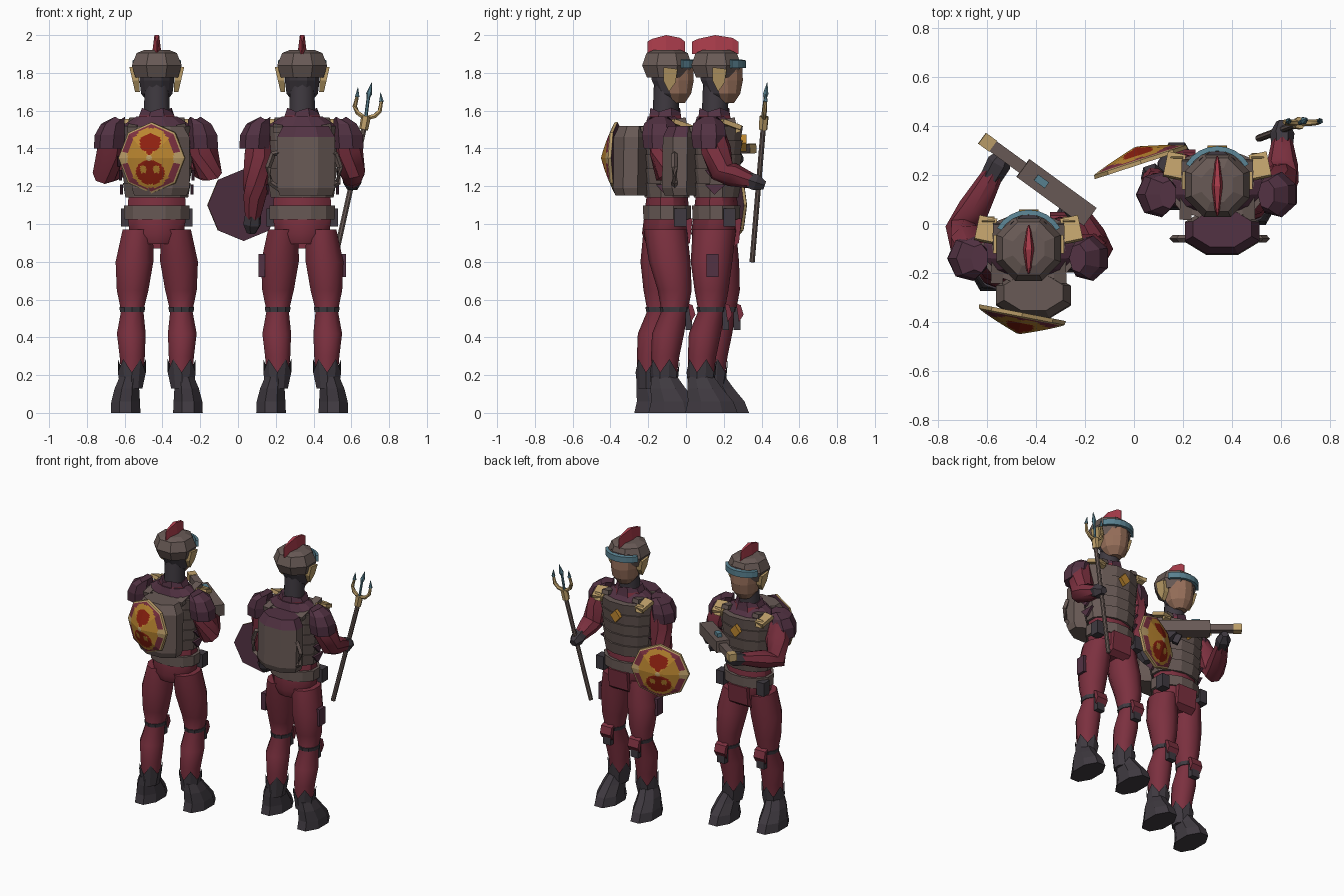
import bpy, bmesh
from math import sin, cos, pi
from mathutils import Vector, Matrix

if "Cube" in bpy.data.objects:
    bpy.data.objects.remove(bpy.data.objects["Cube"])


def material(name, rgb):
    m = bpy.data.materials.new(name)
    m.use_nodes = True
    m.diffuse_color = (*rgb, 1)
    m.node_tree.nodes["Principled BSDF"].inputs["Base Color"].default_value = (*rgb, 1)
    return m


RED = material("dark red cloth", (.2, .03, .05))
BROWN = material("brown armor", (.14, .102, .092))
PURPLE = material("plum cloth", (.085, .032, .056))
BLACK = material("charcoal", (.05, .042, .052))
SKIN = material("skin", (.3, .155, .1))
GOLD = material("pale gold", (.5, .34, .14))
TEAL = material("teal", (.1, .22, .28))
ORANGE = material("orange", (.5, .24, .03))
SCARLET = material("scarlet", (.27, .015, .005))
CREST = material("crest red", (.4, .045, .07))

origin = Vector((0, 0, 0))
prefix = ""


def finish(name, bm, mats, rule=None, smooth=False):
    mats = mats if isinstance(mats, list) else [mats]
    bmesh.ops.recalc_face_normals(bm, faces=bm.faces)
    bm.normal_update()
    if rule:
        for f in bm.faces:
            f.material_index = rule(f.calc_center_median(), f.normal)
    me = bpy.data.meshes.new(prefix + name)
    bm.to_mesh(me)
    bm.free()
    for m in mats:
        me.materials.append(m)
    ob = bpy.data.objects.new(prefix + name, me)
    ob.location = origin
    bpy.context.collection.objects.link(ob)
    if smooth:
        bpy.ops.object.select_all(action='DESELECT')
        ob.select_set(True)
        bpy.context.view_layer.objects.active = ob
        bpy.ops.object.shade_smooth_by_angle(angle=.75)


def skin_rings(name, mats, loops, rule=None, smooth=False):
    bm = bmesh.new()
    rows = [[bm.verts.new(p) for p in loop] for loop in loops]
    n = len(rows[0])
    for a, b in zip(rows, rows[1:]):
        for i in range(n):
            j = (i + 1) % n
            bm.faces.new((a[i], a[j], b[j], b[i]))
    bm.faces.new(rows[0])
    bm.faces.new(rows[-1])
    finish(name, bm, mats, rule, smooth)


def loft(name, mats, rings, n=10, rule=None, smooth=False, jag=0):
    """Horizontal elliptical rings (x, y, z, rx, ry); jag zigzags the last one."""
    loops = []
    for k, (x, y, z, rx, ry) in enumerate(rings):
        loop = []
        for i in range(n):
            a = 2 * pi * (i + .5) / n
            dz = jag * (-1) ** i if k == len(rings) - 1 else 0
            loop.append((x + rx * cos(a), y + ry * sin(a), z + dz))
        loops.append(loop)
    skin_rings(name, mats, loops, rule, smooth)


def tube(name, mat, pts, radii, n=8, smooth=True):
    pts = [Vector(p) for p in pts]
    loops = []
    for i, p in enumerate(pts):
        d = pts[min(i + 1, len(pts) - 1)] - pts[max(i - 1, 0)]
        q = d.to_track_quat('Z', 'Y')
        loops.append([p + q @ Vector((cos(2 * pi * k / n), sin(2 * pi * k / n), 0)) * radii[i]
                      for k in range(n)])
    skin_rings(name, mat, loops, smooth=smooth)


def beam(name, mat, p, q, w, h):
    p, q = Vector(p), Vector(q)
    rot = (q - p).to_track_quat('Y', 'Z').to_matrix().to_4x4()
    bm = bmesh.new()
    size = Matrix.Diagonal((w, (q - p).length, h, 1))
    bmesh.ops.create_cube(bm, size=1, matrix=Matrix.Translation((p + q) / 2) @ rot @ size)
    finish(name, bm, mat)


def box(name, mat, c, size):
    half = Vector((0, size[1] / 2, 0))
    beam(name, mat, Vector(c) - half, Vector(c) + half, size[0], size[2])


def prism(name, mat, outline, x, half):
    """Outline in (y, z), extruded along x."""
    skin_rings(name, mat, [[(x + s, y, z) for y, z in outline] for s in (-half, half)])


def shield(center, normal, rx, rz, height):
    """Octagonal cone with painted rim and emblem."""
    rot = Vector(normal).to_track_quat('Y', 'Z')
    n, rows = 64, 20
    loops = []
    for k in range(rows + 1):
        r = 1 if k == 0 else 1.04 - k / rows
        depth = 0 if k == 0 else .015 + height * (1 - r) ** .85
        loop = []
        for i in range(n):
            a = 2 * pi * i / n
            s = r * cos(pi / 8) / cos(a % (pi / 4) - pi / 8)
            loop.append(Vector(center) + rot @ Vector((rx * s * cos(a), depth, rz * s * sin(a))))
        loops.append(loop)

    def paint(c, nrm):
        p = rot.inverted() @ (c - Vector(center))
        u, v = p.x / rx, p.z / rz
        oval = ((u / .68) ** 2 + (v / .84) ** 2) ** .5
        if p.y < .002:
            return 0
        if p.y < .015 + height * .09 or u * u + v * v < .006:
            return 1
        if oval > 1:
            return 1 if abs(v) < .16 else 4
        flower = (u / .32) ** 2 + ((v - .42) / .26) ** 2 < 1 or (abs(u) < .08 and .1 < v < .4)
        mask = (u / .42) ** 2 + ((v + .4) / .34) ** 2 < 1
        eyes = ((abs(u) - .2) / .1) ** 2 + ((v + .32) / .11) ** 2 < 1
        return 3 if flower or (mask and not eyes) else 2
    skin_rings("shield", [PURPLE, GOLD, ORANGE, SCARLET, RED], loops, paint)


def leg(s, dy):
    side = "left_" if s < 0 else "right_"
    loft(side + "leg", RED, [(s * .13, dy - .055, .2, .062, .066), (s * .13, dy - .05, .3, .07, .075),
         (s * .135, dy - .035, .42, .08, .085), (s * .13, dy, .54, .062, .07), (s * .128, dy, .65, .088, .09),
         (s * .118, dy * .6 - .01, .8, .105, .11), (s * .1, -.01, .97, .085, .115)], smooth=True)
    loft(side + "boot", BLACK, [(s * .135, dy - .055, .13, .062, .068), (s * .132, dy - .052, .25, .078, .08)], jag=.035)
    loft(side + "foot", BLACK, [(s * .165, dy, 0, .085, .15), (s * .165, dy - .005, .06, .082, .13),
         (s * .158, dy - .035, .13, .07, .1), (s * .145, dy - .055, .19, .056, .075)], 8)
    loft(side + "knee_strap", BLACK, [(s * .13, dy, .535, .068, .075), (s * .13, dy, .56, .072, .08)])
    box(side + "knee_block", BLACK, (s * .13, dy + .075, .5), (.06, .035, .12))
    prism(side + "knee_plate", RED, [(dy + .07, .58), (dy + .095, .57), (dy + .11, .52), (dy + .085, .48)], s * .13, .042)


def arm(s, elbow, hand):
    side = "left_" if s < 0 else "right_"
    sh, el, ha = Vector((s * .22, -.03, 1.5)), Vector(elbow), Vector(hand)
    tube(side + "arm", RED, [sh, sh.lerp(el, .5), el, el.lerp(ha, .3), el.lerp(ha, .85)],
         [.07, .08, .07, .064, .042])
    tube(side + "glove", BLACK, [el.lerp(ha, .78), ha, ha + (ha - el).normalized() * .05], [.045, .05, .025], 6, False)
    loft(side + "shoulder_pad", PURPLE, [(s * .25, -.04, 1.4, .083, .085), (s * .245, -.04, 1.47, .084, .095),
         (s * .23, -.04, 1.53, .065, .085), (s * .2, -.04, 1.56, .035, .06)], 7, jag=.008)
    beam(side + "collar_plate", GOLD, (s * .185, .03, 1.545), (s * .165, .125, 1.51), .075, .025)
    prism(side + "collar_spike", GOLD, [(.1, 1.48), (.13, 1.49), (.11, 1.54)], s * .165, .025)
    beam(side + "pack_strap", BROWN, (s * .13, -.14, 1.5), (s * .12, .1, 1.55), .05, .03)


def body():
    loft("pelvis", RED, [(0, -.01, .895, .12, .1), (0, -.005, .95, .15, .128), (0, 0, 1.05, .165, .12),
                         (0, 0, 1.18, .155, .105)], smooth=True)
    prism("front_flap", RED, [(.08, .87), (.12, .9), (.135, 1.03), (.08, 1.03)], 0, .075)
    loft("belt", BROWN, [(0, 0, 1.025, .178, .13), (0, 0, 1.098, .18, .132)], 12)
    for s in (-1, 1):
        box("hip_pouch", BLACK, (s * .16, .07, 1.035), (.06, .065, .095))
        for k in range(3):  # cloth points between the plates at the flank
            z = 1.36 - k * .075
            prism("side_fang", PURPLE, [(-.06, z), (.05, z), (-.01, z - .055)], s * (.2 - k * .007), .008)
    loft("undershirt", PURPLE, [(0, 0, 1.15, .155, .11), (0, 0, 1.4, .185, .12), (0, -.01, 1.52, .19, .11),
                                (0, -.02, 1.57, .11, .085)], 12)
    for k in range(5):  # overlapping breastplate bands
        z, w = 1.14 + k * .075, .172 + k * .007
        loft("armor_band", BROWN, [(0, 0, z, w, .122 + k * .003), (0, 0, z + .078, w + .014, .138 + k * .002)], 12)
    skin_rings("medallion", ORANGE, [[(.04 * cos(i * pi / 2), y, 1.43 + .045 * sin(i * pi / 2)) for i in range(4)]
                                     for y in (.13, .16)])
    loft("collar", [PURPLE, RED], [(0, -.01, 1.52, .13, .1), (0, -.01, 1.575, .1, .09), (0, -.01, 1.605, .085, .085)], 8,
         lambda c, n: int(abs(c.x) > .04 and c.z < 1.56 and abs(n.y) > abs(n.x) * .8), jag=.01)
    loft("neck", BLACK, [(0, -.01, 1.54, .072, .068), (0, 0, 1.74, .068, .07)], smooth=True)

    # head and helmet
    loft("head", [BLACK, SKIN], [(0, .045, 1.64, .045, .05), (0, .04, 1.69, .086, .09), (0, .03, 1.76, .095, .115),
         (0, .02, 1.87, .1, .12)], 12, lambda c, n: int(c.y > .025))
    loft("helmet", BROWN, [(0, 0, 1.775, .122, .115), (0, 0, 1.84, .143, .143), (0, 0, 1.905, .115, .118),
                           (0, 0, 1.922, .07, .075)], 8)
    for s in (-1, 1):
        outline = [(-.02, 1.83), (.055, 1.82), (.045, 1.75), (.01, 1.7), (-.02, 1.76)]
        skin_rings("ear_guard", GOLD, [[(s * (x + (z - 1.7) * k), y, z) for y, z in outline]
                                       for x, k in ((.09, .05), (.115, .23))])
    arc = [pi * (.17 + .66 * i / 8) for i in range(9)]
    rows = [[(r * cos(a), .008 + r * sin(a), z) for r, z in ((.13, 1.825), (.15, 1.825), (.15, 1.866), (.13, 1.87))]
            for a in arc]
    skin_rings("visor", TEAL, rows)


def crest(mid, half, low):
    skin_rings("crest", CREST, [[(-w, mid + y * half, low), (w, mid + y * half, low),
                                 (w * .5, mid + y * half, hi), (-w * .5, mid + y * half, hi)]
                                for y, hi, w in ((-1, 1.965, .003), (-.75, 1.98, .012), (0, 2, .025),
                                                 (.75, 1.985, .012), (1, 1.965, .003))])


def pack(lid):
    loft("backpack", [BROWN, lid], [(.02, -.19, 1.15, .15, .09), (.02, -.195, 1.19, .165, .1),
         (.02, -.19, 1.46, .165, .1), (.02, -.18, 1.52, .13, .08)], 8, lambda c, n: int(n.z > .4))


# Rifleman with the shield stowed on the back
origin, prefix = Vector((-.43, -.1, 0)), "rifleman_"
body()
crest(-.005, .1, 1.9)
pack(BROWN)
leg(-1, -.035)
leg(1, .04)
arm(-1, (-.27, .08, 1.27), (-.12, .35, 1.34))
arm(1, (.275, .0, 1.27), (.19, .17, 1.34))
shield((-.025, -.262, 1.35), (-.19, -.98, 0), .18, .19, .075)
butt, muzzle = Vector((.25, .13, 1.38)), Vector((-.19, .45, 1.4))
beam("rifle_body", BROWN, butt, butt.lerp(muzzle, .62), .09, .08)
beam("rifle_barrel", BROWN, butt.lerp(muzzle, .6), butt.lerp(muzzle, .93), .05, .045)
beam("rifle_muzzle", GOLD, butt.lerp(muzzle, .9), muzzle, .055, .05)
up = Vector((0, 0, .05))
beam("rifle_sight", TEAL, butt.lerp(muzzle, .4) + up, butt.lerp(muzzle, .5) + up, .03, .03)
beam("rifle_grip", BLACK, butt.lerp(muzzle, .25) - up, butt.lerp(muzzle, .2) - up * 2.2, .03, .04)

# Spearman with trident and shield in hand
origin, prefix = Vector((.34, .16, 0)), "spearman_"
body()
crest(-.005, .122, 1.9)
pack(PURPLE)
for s in (-1, 1):
    tube("pack_handle", BROWN, [(.01 + s * x, -.22, z) for x, z in
         ((.12, 1.38), (.165, 1.37), (.19, 1.3), (.18, 1.22), (.12, 1.18))], [.016] * 5, 4, False)
    box("thigh_case", PURPLE, (s * .215, -.02, .78), (.035, .065, .12))
leg(-1, .035)
leg(1, -.025)
arm(-1, (-.245, -.02, 1.21), (-.265, .04, 1.0))
arm(1, (.265, .03, 1.28), (.265, .21, 1.22))
shield((-.31, .085, 1.1), (-.31, .95, 0), .2, .19, .06)
tube("trident_staff", BROWN, [(.17, .19, .8), (.33, .25, 1.52)], [.015, .015])
tube("trident_socket", GOLD, [(.325, .248, 1.5), (.338, .253, 1.57)], [.024, .026], 6, False)
tube("middle_tine", TEAL, [(.336, .252, 1.56), (.35, .26, 1.67), (.354, .262, 1.69), (.368, .27, 1.75)],
     [.009, .009, .016, .001], 6, False)
for s in (-1, 1):
    base = Vector((.333, .252, 1.56))
    path = [base + Vector((s * x + z * .22, z * .08, z - s * x * .2))
            for x, z in ((0, 0), (.045, .02), (.066, .05), (.064, .1))]
    tube("side_tine", GOLD, path, [.013, .013, .012, .009], 6)
    tube("side_tine_tip", TEAL, [path[-1], path[-1] + Vector((-s * .004, .005, .05))], [.013, .001], 6, False)
